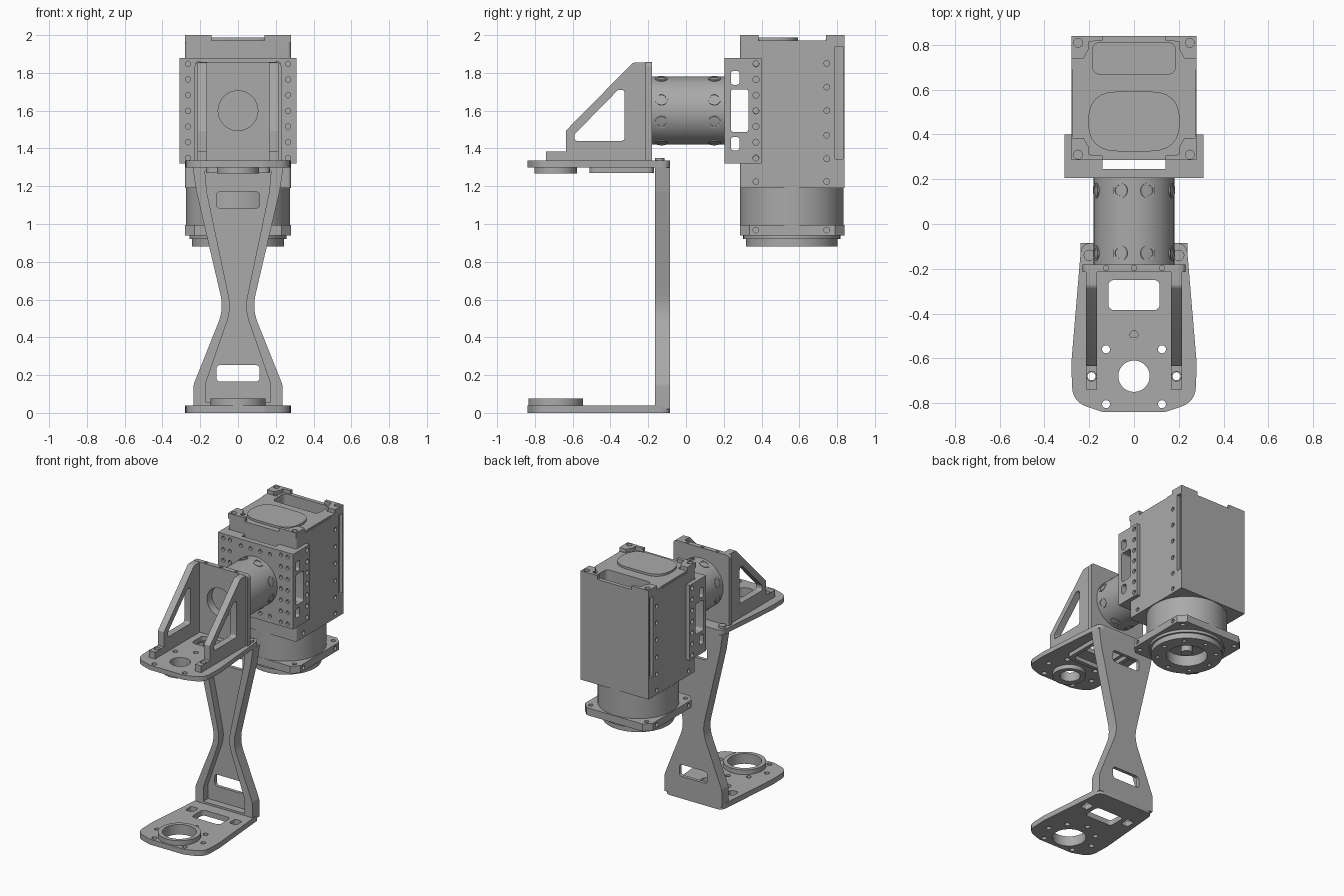
import bpy, bmesh, math
from mathutils import Vector

cube = bpy.data.objects.get("Cube")
if cube:
    bpy.data.objects.remove(cube)

metal = bpy.data.materials.new("grey metal")
metal.use_nodes = True
GREY = (0.4, 0.4, 0.4, 1)
metal.diffuse_color = GREY
metal.node_tree.nodes["Principled BSDF"].inputs["Base Color"].default_value = GREY

PLACE = {"X": lambda u, v, w: (w, u, v),      # profile in y, z
         "Y": lambda u, v, w: (u, w, v),      # profile in x, z
         "Z": lambda u, v, w: (u, v, w)}      # profile in x, y


def rounded(points, radius=0.0, steps=6):
    """Polygon with filleted corners; a point may carry its own radius."""
    out = []
    for i, p in enumerate(points):
        r = p[2] if len(p) > 2 else radius
        c = Vector(p[:2])
        a = Vector(points[i - 1][:2]) - c
        b = Vector(points[(i + 1) % len(points)][:2]) - c
        if r <= 0:
            out.append(c)
            continue
        half = a.angle(b) / 2
        reach = min(r / math.tan(half), a.length * .49, b.length * .49)
        start, end = c + a.normalized() * reach, c + b.normalized() * reach
        for k in range(steps + 1):            # quadratic fillet
            t = k / steps
            out.append(start * (1 - t) ** 2 + c * 2 * t * (1 - t) + end * t * t)
    return out


def rect(u0, u1, v0, v1, r=0.0):
    return rounded([(u0, v0), (u1, v0), (u1, v1), (u0, v1)], r)


def circle(u, v, r, n=48):
    return [(u + r * math.cos(2 * math.pi * k / n), v + r * math.sin(2 * math.pi * k / n))
            for k in range(n)]


def mirrored(half):
    """Close a right-hand half outline, listed bottom to top, about u = 0."""
    return half + [(-p[0], *p[1:]) for p in reversed(half)]


def solid(axis, profile, lo, hi):
    return (axis, profile, lo, hi)


def build(name, solids):
    bm = bmesh.new()
    for axis, profile, lo, hi in solids:
        ends = [[bm.verts.new(PLACE[axis](p[0], p[1], w)) for p in profile] for w in (lo, hi)]
        n = len(profile)
        bm.faces.new(ends[0])
        bm.faces.new(ends[1])
        for i in range(n):
            j = (i + 1) % n
            bm.faces.new((ends[0][i], ends[0][j], ends[1][j], ends[1][i]))
    bmesh.ops.recalc_face_normals(bm, faces=bm.faces)
    mesh = bpy.data.meshes.new(name)
    bm.to_mesh(mesh)
    bm.free()
    obj = bpy.data.objects.new(name, mesh)
    bpy.context.collection.objects.link(obj)
    return obj


def part(name, solids, cuts=()):
    obj = build(name, solids)
    if cuts:
        cutter = build(name + "_cutter", cuts)
        cutter.hide_render = True
        mod = obj.modifiers.new("cut", "BOOLEAN")
        mod.operation, mod.solver, mod.object = "DIFFERENCE", "EXACT", cutter
        mod.use_self = True
        graph = bpy.context.evaluated_depsgraph_get()
        mesh = bpy.data.meshes.new_from_object(obj.evaluated_get(graph))
        obj.modifiers.clear()
        obj.data = mesh
        bpy.data.objects.remove(cutter)
    obj.data.materials.clear()
    obj.data.materials.append(metal)
    bpy.ops.object.select_all(action="DESELECT")
    obj.select_set(True)
    bpy.context.view_layer.objects.active = obj
    bpy.ops.object.shade_smooth_by_angle(angle=math.radians(30))
    return obj


def holes(axis, spots, r, lo, hi):
    return [solid(axis, circle(u, v, r, 16), lo, hi) for u, v in spots]


SIDES = (-1, 1)

# Two end plates sharing one outline
outline = rounded(mirrored([(.14, -.84, .08), (.275, -.795, .16), (.28, -.62, .1), (.235, -.085, .05)]))
plate_spots = [(0, -.495)] + [(s * .125, y) for s in SIDES for y in (-.56, -.805)] \
    + [(s * .19, -.68) for s in SIDES]
window = rect(-.115, .115, -.385, -.25, .03)
part("lower_plate", [solid("Z", outline, 0, .04)],
     holes("Z", plate_spots, .018, -.1, .1) + [solid("Z", circle(0, -.69, .115), -.1, .1),
     solid("Z", window, -.1, .1)] +
     [solid("Z", rect(s * .18 - .03, s * .18 + .03, -.32, -.25, .015), -.1, .1) for s in SIDES])
part("lower_ring", [solid("Z", circle(0, -.69, .145), .035, .075)],
     [solid("Z", circle(0, -.69, .115), -.1, .2)])
part("upper_plate", [solid("Z", outline, 1.3, 1.335)],
     holes("Z", plate_spots, .018, 1.2, 1.4) + [solid("Z", circle(0, -.68, .07), 1.2, 1.4),
     solid("Z", window, 1.2, 1.4)])
part("upper_ring", [solid("Z", circle(0, -.69, .112), 1.268, 1.302)],
     [solid("Z", circle(0, -.68, .07), 1.2, 1.4)])
part("window_rim", [solid("Z", rect(-.17, .17, -.51, -.17, .04), 1.27, 1.302)],
     [solid("Z", rect(-.14, .14, -.48, -.2, .04), 1.2, 1.4)])

# Waisted channel arm
arm = rounded(mirrored([(.235, .02), (.235, .15, .06), (.075, .55, .25), (.22, 1.17, .1), (.24, 1.3)]))
pocket = rounded(mirrored([(.17, .055), (.17, .16, .05), (.035, .55, .25), (.165, 1.17, .1), (.175, 1.28)]))
part("arm", [solid("Y", arm, -.165, -.085)],
     [solid("Y", pocket, -.3, -.11)] +
     [solid("Y", rect(-.115, .115, z, z + .088, .025), -.14, 0) for z in (.165, 1.083)])

# Gusseted upright bracket
gusset = rounded([(-.74, 1.33), (-.2, 1.33), (-.2, 1.855), (-.28, 1.855, .03), (-.635, 1.495, .01),
                  (-.635, 1.385), (-.74, 1.385)])
opening = rounded([(-.59, 1.44, .02), (-.325, 1.44, .02), (-.325, 1.71, .02), (-.36, 1.71, .02),
                   (-.59, 1.475, .02)])
for s, side in ((1, "left"), (-1, "right")):
    part(side + "_gusset", [solid("X", gusset, s * .19 - .025, s * .19 + .025)],
         [solid("X", opening, s * .19 - .1, s * .19 + .1)] +
         holes("Z", [(s * .19, -.68)], .022, 1.2, 1.5))
part("upright_plate", [solid("Y", rounded(mirrored([(.23, 1.335), (.23, 1.857, .03)])), -.215, -.18)],
     [solid("Y", circle(0, 1.6, .105), -.3, 0)] +
     holes("Z", [(x, -.197) for x in (-.125, 0, .125)], .012, 1.83, 1.9))
part("plate_screws", [solid("Z", circle(s * .2, -.14, .025, 24), 1.33, 1.35) for s in SIDES])

# Round coupling with sunk screws
part("coupling", [solid("Y", circle(0, 1.6, .18, 96), -.185, .21)],
     [solid("Y", circle(0, 1.6, .105), -.3, -.155)])


def coupling_screw(name, y, angle):
    d = Vector((math.sin(angle), 0, math.cos(angle)))
    obj = part(name, [solid("Z", circle(0, 0, .034, 24), -.02, .003)],
               [solid("Z", circle(0, 0, .024, 24), -.004, .1), solid("Z", circle(0, 0, .011, 6), -.014, .05)])
    obj.rotation_euler = d.to_track_quat("Z", "Y").to_euler()
    obj.location = Vector((0, y, 1.6)) + d * .18


for y in (-.13, .15):
    for quarter in range(4):
        for s in SIDES:
            coupling_screw("coupling_screw", y, math.radians(90 * quarter + 20 * s))

# Channel that clamps the motor
channel = [(-.31, .205), (.31, .205), (.31, .40), (.28, .40), (.28, .285), (.14, .285), (.14, .245),
           (-.14, .245), (-.14, .285), (-.28, .285), (-.28, .40), (-.31, .40)]
column = [1.35 + .083 * k for k in range(7)]
face_spots = [(s * x, z) for s in SIDES for x in (.21, .265) for z in column] + \
    [(x, z) for x in (-.12, -.04, .04, .12) for z in (1.37, 1.83)]
part("motor_channel", [solid("Z", channel, 1.32, 1.88)],
     [solid("X", rect(.238, y1, z0, z1, .015), -.5, .5) for y1, z0, z1 in
      ((.283, 1.39, 1.46), (.33, 1.487, 1.713), (.283, 1.737, 1.81))] +
     holes("X", [(.37, z) for z in column], .016, -.5, .5) +
     holes("Y", face_spots, .014, .1, .225))

# Motor housing
body = rounded([(-.28, .285, .02), (.28, .285, .02), (.28, .84), (-.28, .84)])
side_spots = [(y, z) for y in (.37, .745) for z in (1.225, 1.345, 1.47, 1.6, 1.725, 1.85)]
corner_spots = [(s * .25, y) for s in SIDES for y in (.31, .81)]
cuts = [solid("X", rect(.2, .33, 1.487, 1.713, .015), -.4, .4),
        solid("Z", rect(-.185, .185, .67, .81, .035), 1.88, 2.2)]
for s in SIDES:
    a, b = sorted((s * .275, s * .4))
    cuts += holes("X", side_spots, .015, *sorted((s * .265, s * .4)))
    cuts += [solid("Z", rect(a, b, .39, .69), 1.96, 2.2)]
    cuts += [solid("Z", rect(*sorted((s * .255, s * .4)), .79, .83), 1.345, 1.94)]
part("motor_body", [solid("Z", body, 1.19, 1.972)], cuts)
part("motor_top_corners", [solid("Z", [(s * .28, yc), (s * .14, yc), (s * .14, yc + t * .02),
     (s * .2, yc + t * .025), (s * .2, yc + t * .055), (s * .225, yc + t * .1), (s * .28, yc + t * .1)], 1.96, 2)
     for s in SIDES for yc, t in ((.285, 1), (.84, -1))],
     holes("Z", corner_spots, .02, 1.97, 2.1))
part("top_cap", [solid("Z", rect(-.205, .205, .325, .592, .165), 1.96, 1.988)])
part("top_screws", [solid("Z", circle(s * .215, y, .011, 16), 1.96, 1.978)
                    for s in SIDES for y in (.375, .75)])

# Motor neck, square flange and output hub
part("motor_neck", [solid("Z", circle(0, .56, .275, 96), .98, 1.2)])
c = .05
flange = [(-.28 + c, .285), (.28 - c, .285), (.28, .285 + c), (.28, .84 - c),
          (.28 - c, .84), (-.28 + c, .84), (-.28, .84 - c), (-.28, .285 + c)]
part("motor_flange", [solid("Z", flange, .94, .995)],
     holes("Z", [(s * .23, y) for s in SIDES for y in (.335, .79)], .016, .9, 1.1) +
     [h for s in SIDES for h in holes("X", [(.37, .968), (.745, .968)], .015, *sorted((s * .265, s * .4)))] +
     [solid("Z", circle(0, .56, .14), .9, .96)])
ring_spots = [(.2 * math.cos(k * math.pi / 4), .56 + .2 * math.sin(k * math.pi / 4)) for k in range(8)]
part("hub_step", [solid("Z", circle(0, .56, .257, 96), .92, .945)],
     [solid("Z", circle(0, .56, .14), .8, 1)])
part("output_hub", [solid("Z", circle(0, .56, .243, 96), .88, .925)],
     [solid("Z", circle(0, .56, .14), .8, 1)] + holes("Z", ring_spots, .014, .8, .91))
part("output_shaft", [solid("Z", circle(0, .56, .04, 32), .9, .97)])
